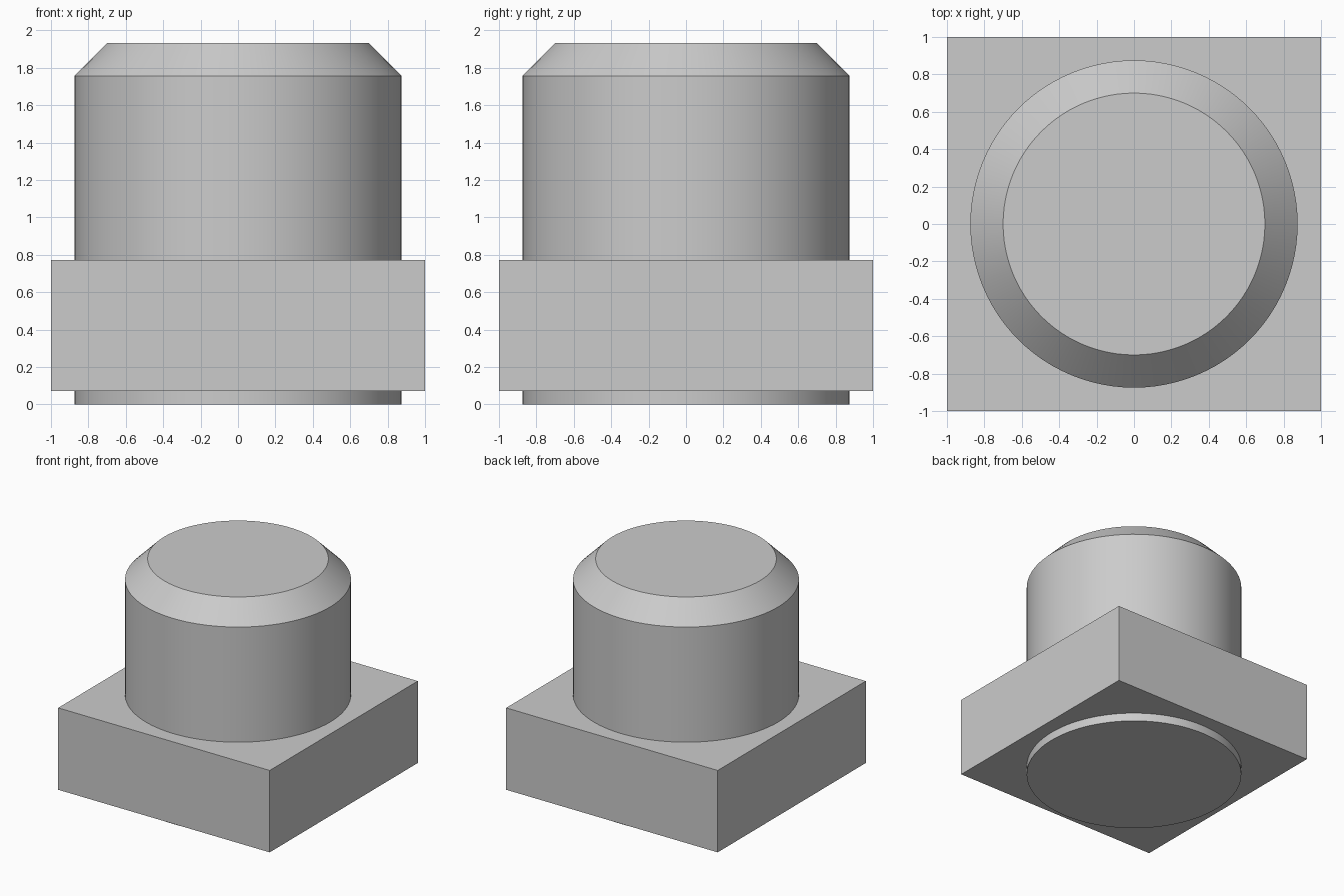
import bpy
import bmesh
import math
from mathutils import Matrix, Vector

default = bpy.data.objects.get("Cube")
if default:
    bpy.data.objects.remove(default, do_unlink=True)

# Levels and radii
PLATE_BOTTOM, PLATE_TOP = 0.073, 0.773
SHOULDER, TOP = 1.757, 1.933
RADIUS, TOP_RADIUS = 0.875, 0.70
SEGMENTS = 96

grey = bpy.data.materials.new("plain grey")
grey.use_nodes = True
colour = (0.6, 0.6, 0.6, 1)
grey.diffuse_color = colour
grey.node_tree.nodes["Principled BSDF"].inputs["Base Color"].default_value = colour


def add_object(name, bm):
    bmesh.ops.recalc_face_normals(bm, faces=bm.faces)
    mesh = bpy.data.meshes.new(name)
    bm.to_mesh(mesh)
    bm.free()
    mesh.materials.append(grey)
    obj = bpy.data.objects.new(name, mesh)
    bpy.context.collection.objects.link(obj)
    return obj


def turned_solid(name, profile):
    """Stack of rings (radius, height) closed by flat caps."""
    bm = bmesh.new()
    rings = []
    for radius, z in profile:
        angles = [math.tau * i / SEGMENTS for i in range(SEGMENTS)]
        rings.append([bm.verts.new((radius * math.cos(a), radius * math.sin(a), z)) for a in angles])
    for low, high in zip(rings, rings[1:]):
        for i in range(SEGMENTS):
            j = (i + 1) % SEGMENTS
            bm.faces.new((low[i], low[j], high[j], high[i]))
    bm.faces.new(rings[0])
    bm.faces.new(rings[-1])
    return add_object(name, bm)


# Square plate
bm = bmesh.new()
bmesh.ops.create_cube(bm, size=1)
bmesh.ops.transform(bm, verts=bm.verts, matrix=Matrix.LocRotScale(
    Vector((0, 0, (PLATE_BOTTOM + PLATE_TOP) / 2)), None,
    Vector((2, 2, PLATE_TOP - PLATE_BOTTOM))))
plate = add_object("square_plate_with_plug", bm)

# Round chamfered plug running through the plate
plug = turned_solid("round_plug", [
    (RADIUS, 0), (RADIUS, SHOULDER), (TOP_RADIUS, TOP)])

# Fuse both into one solid, then smooth only the round walls
union = plate.modifiers.new("fuse", "BOOLEAN")
union.operation = "UNION"
union.solver = "EXACT"
union.object = plug
bpy.ops.object.select_all(action="DESELECT")
bpy.context.view_layer.objects.active = plate
plate.select_set(True)
bpy.ops.object.modifier_apply(modifier=union.name)
bpy.data.objects.remove(plug, do_unlink=True)
bpy.ops.object.shade_smooth_by_angle(angle=math.radians(30))
